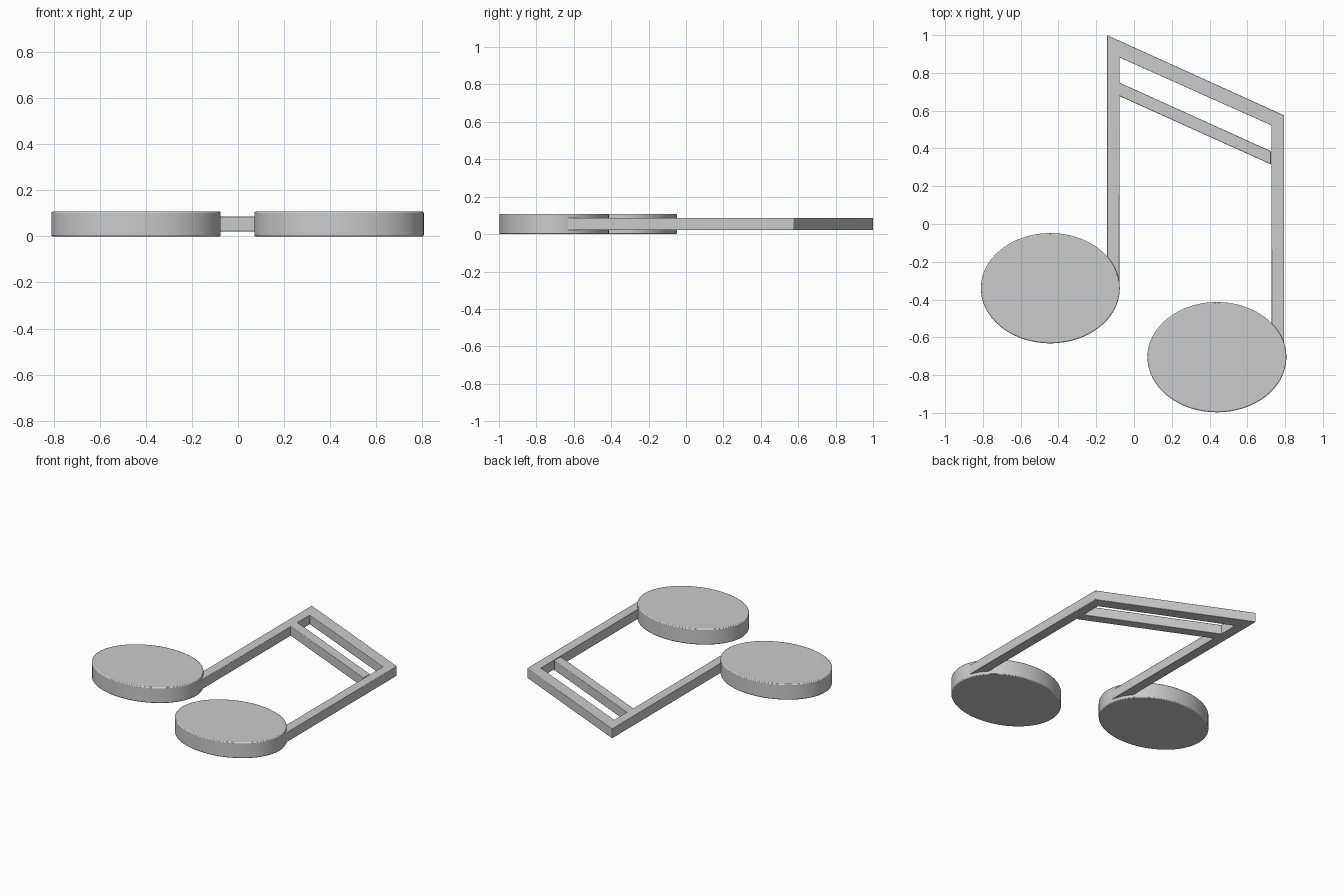
import bpy, bmesh, math

if "Cube" in bpy.data.objects:
    bpy.data.objects.remove(bpy.data.objects["Cube"])


def slab(name, outline, z0, z1, bevel):
    """Extrude a counter-clockwise outline from z0 to z1 with softened edges."""
    bm = bmesh.new()
    face = bm.faces.new([bm.verts.new((x, y, z0)) for x, y in outline])
    ext = bmesh.ops.extrude_face_region(bm, geom=[face])
    top = [g for g in ext["geom"] if isinstance(g, bmesh.types.BMVert)]
    bmesh.ops.translate(bm, verts=top, vec=(0, 0, z1 - z0))
    bmesh.ops.recalc_face_normals(bm, faces=bm.faces)
    mesh = bpy.data.meshes.new(name)
    bm.to_mesh(mesh)
    bm.free()
    obj = bpy.data.objects.new(name, mesh)
    bpy.context.collection.objects.link(obj)
    mod = obj.modifiers.new("soft_edges", "BEVEL")
    mod.width = bevel
    mod.segments = 2
    mod.limit_method = 'ANGLE'
    bpy.context.view_layer.objects.active = obj
    obj.select_set(True)
    bpy.ops.object.shade_smooth_by_angle(angle=math.radians(30))
    obj.select_set(False)
    return obj


def ellipse(cx, cy, rx, ry, n=64):
    return [(cx + rx * math.cos(2 * math.pi * i / n),
             cy + ry * math.sin(2 * math.pi * i / n)) for i in range(n)]


# Two oval note heads
for name, cx, cy in (("left_note_head", -0.443, -0.34),
                     ("right_note_head", 0.439, -0.705)):
    slab(name, ellipse(cx, cy, 0.368, 0.292), 0.0, 0.108, 0.006)

# Both stems and the sloped top beam as one frame
frame = [(-0.143, -0.34), (-0.077, -0.34), (-0.077, 0.882), (0.728, 0.522),
         (0.728, -0.70), (0.795, -0.70), (0.795, 0.575), (-0.143, 1.0)]
slab("stems_and_top_beam", frame, 0.021, 0.087, 0.003)

# Thinner second beam between the stems
beam = [(-0.085, 0.681), (0.724, 0.316), (0.724, 0.386), (-0.085, 0.752)]
slab("second_beam", beam, 0.021, 0.087, 0.003)
